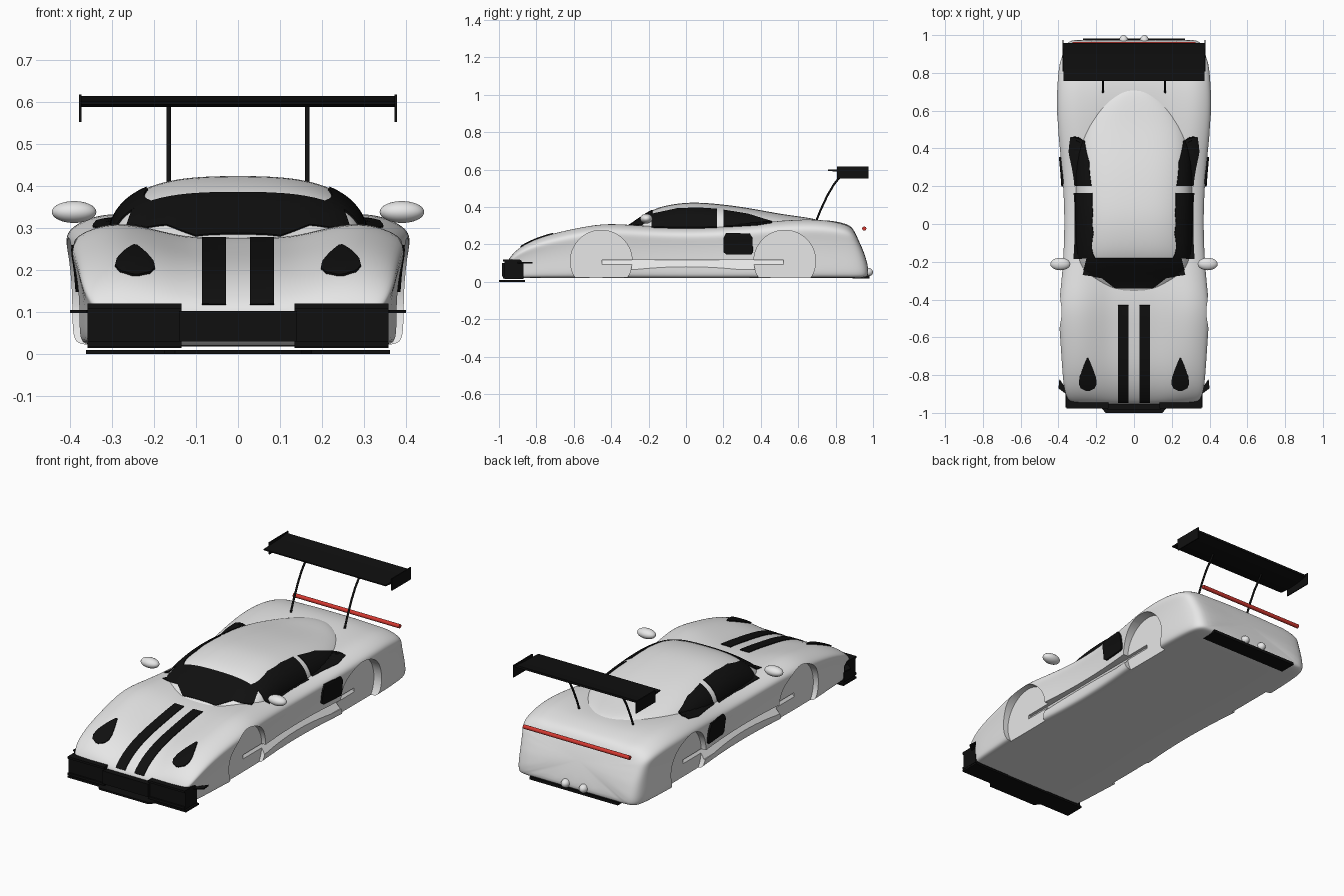
import bpy, bmesh, math
from mathutils import Vector
from mathutils.bvhtree import BVHTree

cube = bpy.data.objects.get("Cube")
if cube:
    bpy.data.objects.remove(cube)


def material(name, rgb):
    m = bpy.data.materials.new(name)
    m.use_nodes = True
    m.diffuse_color = (*rgb, 1)
    m.node_tree.nodes["Principled BSDF"].inputs["Base Color"].default_value = (*rgb, 1)
    return m


PAINT = material("light grey paint", (0.8, 0.8, 0.8))
BLACK = material("black trim", (0.005, 0.005, 0.005))
RED = material("red lamp", (0.65, 0.04, 0.03))


def new_object(name, verts, faces, mat):
    me = bpy.data.meshes.new(name)
    me.from_pydata(verts, [], faces)
    bm = bmesh.new()
    bm.from_mesh(me)
    bmesh.ops.recalc_face_normals(bm, faces=bm.faces)
    bm.to_mesh(me)
    bm.free()
    me.materials.append(mat)
    ob = bpy.data.objects.new(name, me)
    bpy.context.collection.objects.link(ob)
    return ob


def smooth(ob, angle=35):
    bpy.ops.object.select_all(action="DESELECT")
    ob.select_set(True)
    bpy.context.view_layer.objects.active = ob
    bpy.ops.object.shade_smooth_by_angle(angle=math.radians(angle))


def bake(ob):
    dg = bpy.context.evaluated_depsgraph_get()
    me = bpy.data.meshes.new_from_object(ob.evaluated_get(dg))
    ob.modifiers.clear()
    ob.data = me


def loft(name, rings, mat):
    n = len(rings[0])
    faces = [(i * n + j, i * n + (j + 1) % n, (i + 1) * n + (j + 1) % n, (i + 1) * n + j)
             for i in range(len(rings) - 1) for j in range(n)]
    faces += [tuple(range(n)), tuple(range((len(rings) - 1) * n, len(rings) * n))]
    ob = new_object(name, [p for r in rings for p in r], faces, mat)
    sub = ob.modifiers.new("smooth", "SUBSURF")
    sub.levels = sub.render_levels = 2
    return ob


def prism(name, outline, axis, lo, hi, mat):
    """Extrude a 2D outline along one axis."""
    def put(p, v):
        q = list(p)
        q.insert(axis, v)
        return q
    n = len(outline)
    verts = [put(p, v) for v in (lo, hi) for p in outline]
    faces = [(i, (i + 1) % n, n + (i + 1) % n, n + i) for i in range(n)]
    return new_object(name, verts, faces + [tuple(range(n)), tuple(range(n, 2 * n))], mat)


def box(name, lo, hi, mat):
    rect = [(lo[0], lo[1]), (hi[0], lo[1]), (hi[0], hi[1]), (lo[0], hi[1])]
    return prism(name, rect, 2, lo[2], hi[2], mat)


def ellipsoid(name, centre, radii, mat):
    bpy.ops.mesh.primitive_uv_sphere_add(segments=24, ring_count=16, location=centre)
    ob = bpy.context.object
    ob.name, ob.scale = name, radii
    ob.data.materials.append(mat)
    smooth(ob, 60)


# Body shell: y, half width, fender height, centre height, floor height
STATIONS = [
    (-.955, .30, .10, .10, .04), (-.945, .335, .125, .12, .025), (-.92, .358, .16, .145, .02),
    (-.86, .374, .205, .185, .02), (-.75, .382, .25, .225, .02), (-.6, .392, .285, .25, .02),
    (-.45, .402, .312, .275, .02), (-.33, .387, .308, .28, .02), (-.15, .372, .295, .27, .02),
    (.05, .368, .29, .27, .02), (.25, .378, .30, .28, .02), (.42, .396, .32, .30, .02),
    (.6, .412, .335, .325, .02), (.75, .407, .332, .332, .02), (.86, .40, .32, .324, .02),
    (.93, .39, .308, .312, .02), (.97, .365, .292, .30, .025), (.982, .30, .26, .265, .05)]
# Fraction of half width, fraction of height, share of fender height
SECTION = [(0, 1, 0), (.2, 1, 0), (.35, 1, .1), (.5, 1, .6), (.65, 1, 1), (.8, 1, 1),
           (.94, .93, 1), (1.01, .84, 1), (.985, .7, 1), (.965, .45, 1), (.965, .14, 1),
           (.95, .02, 1), (.88, 0, 1), (.4, 0, 1), (0, 0, 1)]


def body_ring(y, w, f, c, zb):
    lean = .45 * min(max((y - .7) / .27, 0), 1)
    half = []
    for u, v, k in SECTION:
        z = zb + v * (c + (f - c) * k - zb)
        half.append((u * w, y - lean * max(z - .1, 0), z))
    return half + [(-x, b, z) for x, b, z in half[-2:0:-1]]


body = loft("body_shell", [body_ring(*s) for s in STATIONS], PAINT)

# Wheel recesses and sill grooves cut into both sides
cutters = []
for s in (-1, 1):
    for y in (-.453, .528):
        disc = [(y + .165 * math.cos(a), .111 + .165 * math.sin(a))
                for a in (math.tau * i / 64 for i in range(64))]
        cutters.append(prism("arch_cutter", disc, 0, s * .347, s * .6, PAINT))
    groove = [(s * .33, .116), (s * .5, .116), (s * .5, .066), (s * .368, .066)]
    cutters.append(prism("sill_cutter", groove, 1, -.45, .52, PAINT))
for c in cutters:
    c.hide_render = True
    cut = body.modifiers.new("cut", "BOOLEAN")
    cut.operation, cut.solver, cut.object = "DIFFERENCE", "EXACT", c
bake(body)
for c in cutters:
    bpy.data.objects.remove(c)
smooth(body)

# Cabin: y, half width, roof height
CABIN = [(-.365, .10, .275), (-.33, .19, .288), (-.3, .25, .305), (-.25, .29, .34),
         (-.18, .303, .388), (-.1, .307, .412), (.02, .31, .428), (.15, .312, .42),
         (.3, .312, .402), (.45, .302, .374), (.55, .265, .357), (.65, .20, .345), (.74, .07, .325)]


def cabin_ring(y, w, top):
    ring = []
    for i in range(19):
        a = math.pi * i / 18
        c, s = math.cos(a), math.sin(a)
        ring.append((math.copysign(abs(c) ** .72 * w, c), y, .24 + (top - .24) * abs(s) ** .72))
    return ring


cabin = loft("cabin", [cabin_ring(*s) for s in CABIN], PAINT)
bake(cabin)
smooth(cabin, 50)

TREES = []
for ob in (body, cabin):
    TREES.append(BVHTree.FromPolygons([v.co for v in ob.data.vertices],
                                      [p.vertices for p in ob.data.polygons]))


def resample(line, n):
    out = [Vector(a).lerp(Vector(b), i / n) for a, b in zip(line, line[1:]) for i in range(n)]
    return out + [Vector(line[-1])]


def plate(name, edge_a, edge_b, axis, side=1, lift=.004, n=6, rows=14):
    """Thin black plate between two edges, laid on the surface along an axis."""
    direction = Vector((0, 0, 0))
    direction[axis] = -side
    grid, normal = {}, Vector()
    a, b = resample(edge_a, n), resample(edge_b, n)
    verts, faces = [], []
    for i, (p, q) in enumerate(zip(a, b)):
        for j in range(rows + 1):
            co = list(p.lerp(q, j / rows))
            co.insert(axis, 2 * side)
            hits = [h for h in (t.ray_cast(Vector(co), direction) for t in TREES) if h[0]]
            if hits:
                loc, nor, _, _ = min(hits, key=lambda h: h[3])
                grid[i, j] = len(verts)
                verts.append(loc + nor * lift)
    for i in range(len(a) - 1):
        for j in range(rows):
            keys = [(i, j), (i + 1, j), (i + 1, j + 1), (i, j + 1)]
            if all(k in grid for k in keys):
                faces.append([grid[k] for k in keys])
    ob = new_object(name, verts, faces, BLACK)
    if sum((p.normal.dot(direction) for p in ob.data.polygons)) > 0:
        ob.data.flip_normals()
    thick = ob.modifiers.new("thickness", "SOLIDIFY")
    thick.thickness, thick.offset = lift, -1
    return ob


# Windscreen
low = [(-.272, -.27), (-.17, -.285), (-.1, -.34), (.1, -.34), (.17, -.285), (.272, -.27)]
high = [(-.25, -.18), (-.17, -.18), (-.1, -.18), (.1, -.18), (.17, -.18), (.25, -.18)]
plate("windscreen", low, high, 2)

TEAR = [(-.71, .004), (-.76, .025), (-.81, .043), (-.845, .047), (-.868, .036), (-.882, .008)]
for s, tag in ((1, "left"), (-1, "right")):
    # Side glass and intake
    plate(tag + "_front_window", [(-.185, .29), (-.05, .285), (.06, .285), (.165, .288)],
          [(-.18, .362), (-.05, .39), (.06, .395), (.165, .388)], 0, s)
    plate(tag + "_rear_window", [(.2, .292), (.38, .302), (.46, .315)],
          [(.2, .383), (.33, .362), (.46, .322)], 0, s)
    plate(tag + "_side_intake", [(.2, .16), (.215, .148), (.35, .148), (.358, .16)],
          [(.2, .235), (.215, .258), (.34, .258), (.355, .235)], 0, s, .01)
    # Bonnet stripe and headlight
    plate(tag + "_stripe", [(s * .028, -.43), (s * .028, -.945)],
          [(s * .086, -.43), (s * .086, -.945)], 2, n=60, rows=3)
    plate(tag + "_headlight", [(s * .245 - w, y) for y, w in TEAR],
          [(s * .245 + w, y) for y, w in TEAR], 2, lift=.006)
    ellipsoid(tag + "_mirror", (s * .39, -.212, .338), (.053, .033, .026), PAINT)
    ellipsoid(tag + "_exhaust", (s * .055, .972, .052), (.023, .028, .023), PAINT)

    # Front bumper corner with frame bars, and corner fin
    x0, x1 = sorted((s * .135, s * .358))
    box(tag + "_bumper_block", (x0, -.97, .015), (x1, -.87, .12), BLACK)
    for z in (.018, .108):
        box(tag + "_bumper_bar", (x0, -.978, z), (x1, -.965, z + .012), BLACK)
    prism(tag + "_corner_fin", [(s * .34, -.9), (s * .395, -.82), (s * .4, -.87), (s * .36, -.9)],
          2, .098, .105, BLACK)

    # Wing strut and end plate
    cu = bpy.data.curves.new(tag + "_wing_strut", "CURVE")
    cu.dimensions, cu.bevel_depth = "3D", .0055
    sp = cu.splines.new("POLY")
    path = [(.69, .31), (.72, .385), (.755, .46), (.79, .52), (.83, .57), (.85, .6)]
    sp.points.add(len(path) - 1)
    for pt, (y, z) in zip(sp.points, path):
        pt.co = (s * .165, y, z, 1)
    cu.materials.append(BLACK)
    strut = bpy.data.objects.new(tag + "_wing_strut", cu)
    bpy.context.collection.objects.link(strut)
    e0, e1 = sorted((s * .372, s * .378))
    box(tag + "_wing_end_plate", (e0, .808, .552), (e1, .975, .618), BLACK)

# Wing blade
prism("rear_wing", [(.758, .594), (.82, .588), (.9, .592), (.958, .602), (.958, .614),
                    (.9, .606), (.82, .602), (.758, .6)], 0, -.374, .374, BLACK)

# Bumper centre, splitter and rear diffuser
box("bumper_centre", (-.14, -.985, .03), (.14, -.9, .102), BLACK)
prism("front_splitter", [(-.362, -.86), (-.362, -.972), (-.175, -.972), (-.15, -1), (.15, -1),
                         (.175, -.972), (.362, -.972), (.362, -.86)], 2, 0, .01, BLACK)
box("rear_diffuser", (-.27, .89, .018), (.27, .982, .034), BLACK)

# Rear light bar
bpy.ops.mesh.primitive_cylinder_add(vertices=20, radius=.011, depth=.65, location=(0, .953, .285),
                                    rotation=(0, math.pi / 2, 0))
bar = bpy.context.object
bar.name = "rear_light_bar"
bar.data.materials.append(RED)
smooth(bar)
